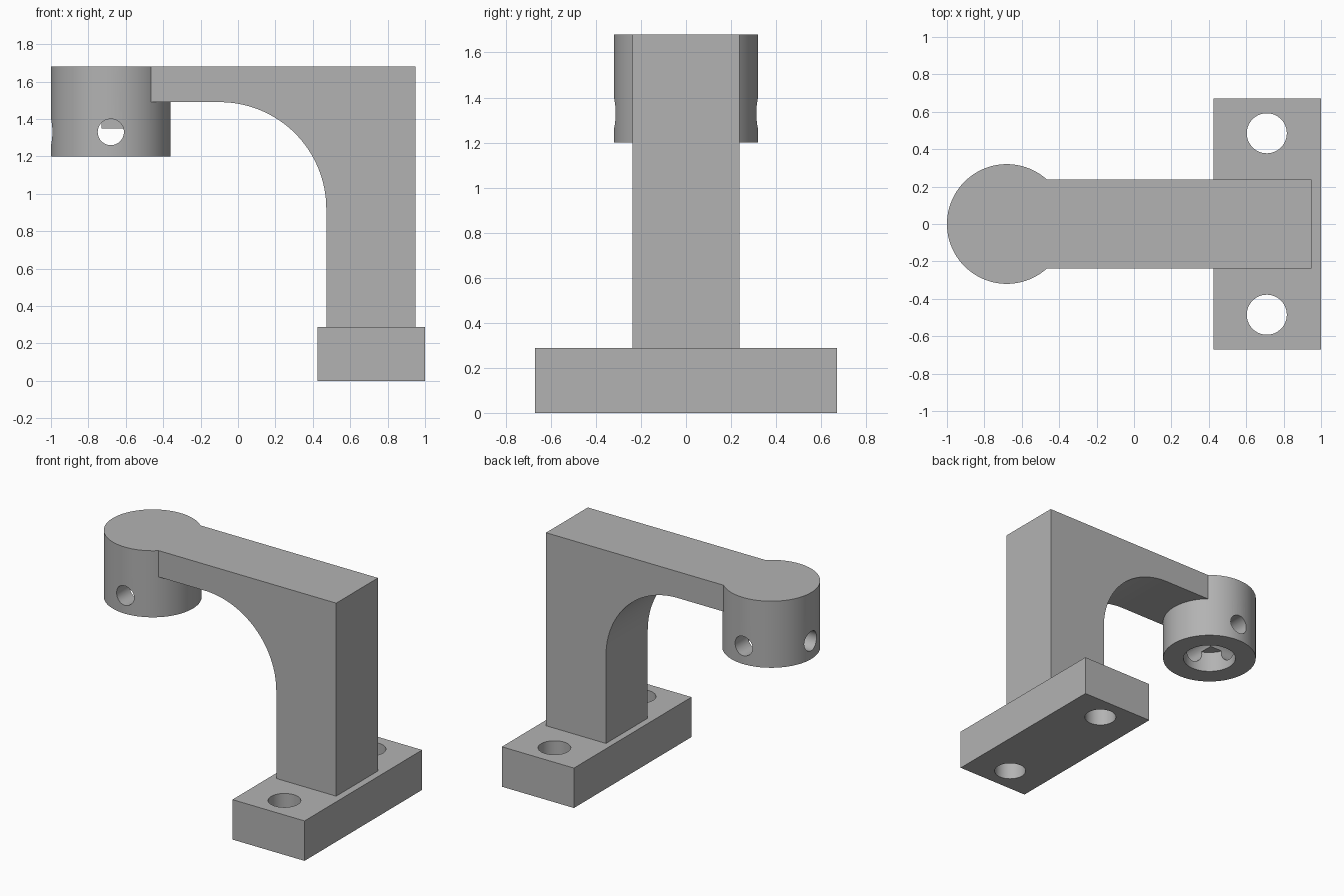
import bpy, bmesh, math
from mathutils import Matrix, Vector

cube = bpy.data.objects.get("Cube")
if cube:
    bpy.data.objects.remove(cube, do_unlink=True)

grey = bpy.data.materials.new("plain_grey")
grey.use_nodes = True
colour = (0.45, 0.45, 0.45, 1)
grey.diffuse_color = colour
grey.node_tree.nodes["Principled BSDF"].inputs["Base Color"].default_value = colour


def finish(name, bm):
    bmesh.ops.recalc_face_normals(bm, faces=bm.faces)
    mesh = bpy.data.meshes.new(name)
    bm.to_mesh(mesh)
    bm.free()
    mesh.materials.append(grey)
    ob = bpy.data.objects.new(name, mesh)
    bpy.context.collection.objects.link(ob)
    return ob


def cylinder(name, start, end, radius, segments=64):
    start, end = Vector(start), Vector(end)
    axis = end - start
    turn = axis.to_track_quat('Z', 'Y').to_matrix().to_4x4()
    bm = bmesh.new()
    bmesh.ops.create_cone(bm, cap_ends=True, segments=segments, radius1=radius,
                          radius2=radius, depth=axis.length,
                          matrix=Matrix.Translation((start + end) / 2) @ turn)
    return finish(name, bm)


def combine(target, other, operation):
    """Apply a boolean, then remove the helper."""
    other.hide_render = True
    mod = target.modifiers.new("shape", 'BOOLEAN')
    mod.operation, mod.solver, mod.object = operation, 'EXACT', other
    bpy.context.view_layer.objects.active = target
    bpy.ops.object.modifier_apply(modifier=mod.name)
    bpy.data.objects.remove(other, do_unlink=True)


def smooth(ob):
    bpy.ops.object.select_all(action='DESELECT')
    ob.select_set(True)
    bpy.context.view_layer.objects.active = ob
    bpy.ops.object.shade_smooth_by_angle(angle=math.radians(30))


# Base plate with two bolt holes
x0, x1, half_y, base_top = 0.425, 1.0, 0.67, 0.288
bm = bmesh.new()
bmesh.ops.create_cube(bm, size=1, matrix=Matrix.Translation(((x0 + x1) / 2, 0, base_top / 2))
                      @ Matrix.Diagonal((x1 - x0, 2 * half_y, base_top, 1)))
base = finish("base_plate", bm)
for side in (-1, 1):
    y = side * 0.485
    combine(base, cylinder("bolt_hole", (0.71, y, -0.1), (0.71, y, 0.5), 0.107), 'DIFFERENCE')

# Column and arm: one side profile with a quarter-round inner corner
top, head_x, fillet = 1.68, -0.68, 0.57
inner_x, under = 0.472, 1.49
cx, cz = inner_x - fillet, under - fillet
profile = [(head_x, top), (0.95, top), (0.95, base_top), (inner_x, base_top)]
for i in range(33):
    a = math.pi / 2 * i / 32
    profile.append((cx + fillet * math.cos(a), cz + fillet * math.sin(a)))
profile.append((head_x, under))
bm = bmesh.new()
face = bm.faces.new([bm.verts.new((x, -0.238, z)) for x, z in profile])
side = bmesh.ops.extrude_face_region(bm, geom=[face])
bmesh.ops.translate(bm, vec=(0, 0.476, 0),
                    verts=[v for v in side["geom"] if isinstance(v, bmesh.types.BMVert)])
arm = finish("column_and_arm", bm)

# Round head joined to the arm end
combine(arm, cylinder("head", (head_x, 0, 1.2), (head_x, 0, top), 0.32, 96), 'UNION')

# Blind bore from below, then three screw holes drilled inward
combine(arm, cylinder("bore", (head_x, 0, 1.1), (head_x, 0, 1.35), 0.18), 'DIFFERENCE')
for dx, dy in ((-1, 0), (0, -1), (0, 1)):
    outer = (head_x + 0.4 * dx, 0.4 * dy, 1.33)
    inner = (head_x + 0.05 * dx, 0.05 * dy, 1.33)
    combine(arm, cylinder("screw_hole", outer, inner, 0.07, 48), 'DIFFERENCE')

for ob in (base, arm):
    smooth(ob)
